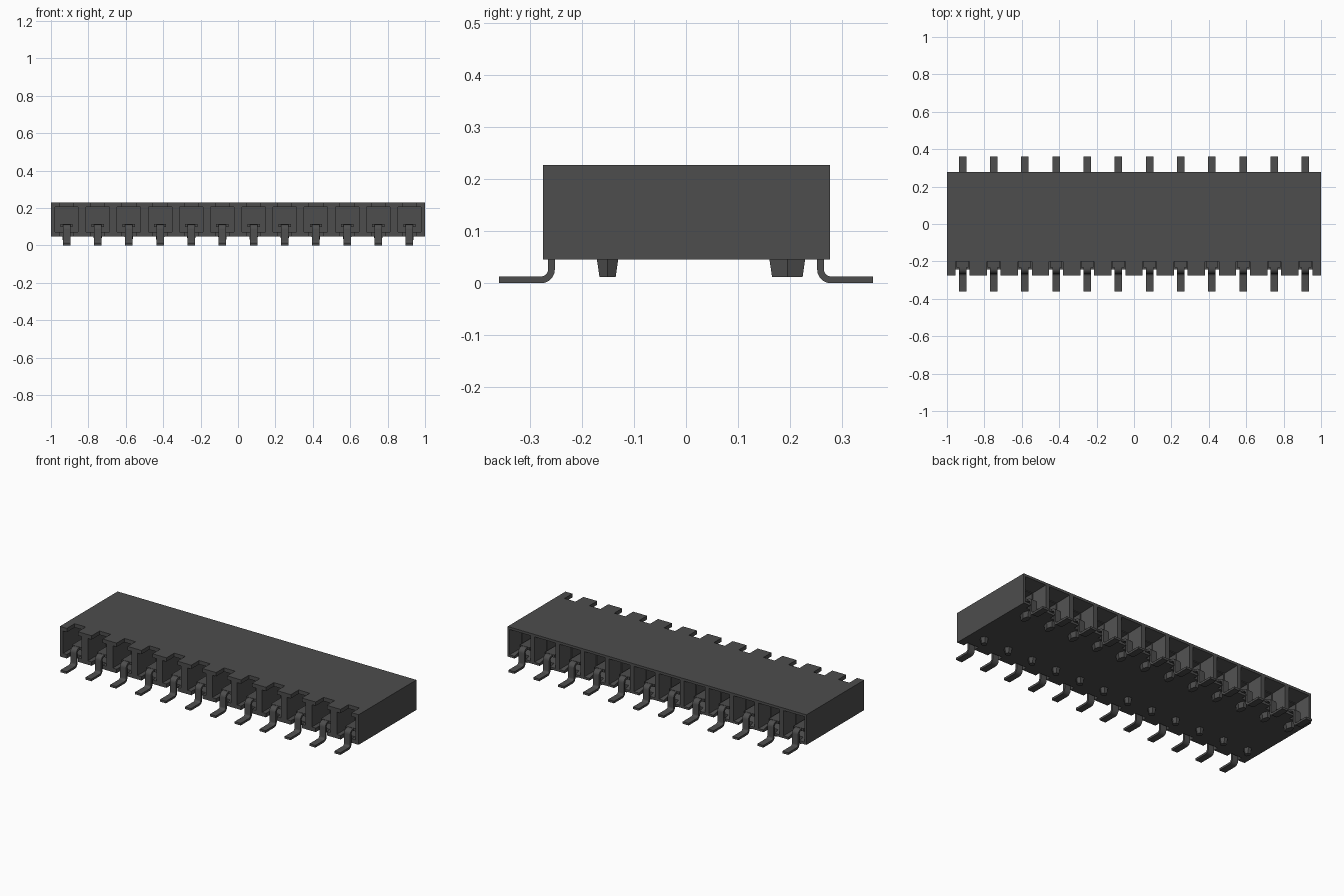
import bpy, bmesh, math
from mathutils import Matrix, Vector

cube = bpy.data.objects.get("Cube")
if cube:
    bpy.data.objects.remove(cube, do_unlink=True)

COUNT = 12
PITCH = 2 / COUNT
CENTRES = [-1 + PITCH * (i + 0.5) for i in range(COUNT)]
BOTTOM, TOP = 0.046, 0.228
FRONT, BACK = -0.275, 0.277

grey = bpy.data.materials.new("dark grey")
grey.use_nodes = True
grey.diffuse_color = (0.075, 0.075, 0.075, 1)
grey.node_tree.nodes["Principled BSDF"].inputs["Base Color"].default_value = grey.diffuse_color


def finish(bm, name):
    bmesh.ops.recalc_face_normals(bm, faces=bm.faces)
    mesh = bpy.data.meshes.new(name)
    bm.to_mesh(mesh)
    bm.free()
    mesh.materials.append(grey)
    obj = bpy.data.objects.new(name, mesh)
    bpy.context.scene.collection.objects.link(obj)
    return obj


def tapered_box(bm, x, y0, y1, end0, end1):
    """Box along y; each end is (half width, low z, high z)."""
    rings = []
    for y, (w, lo, hi) in ((y0, end0), (y1, end1)):
        rings.append([bm.verts.new((x + sx * w, y, z))
                      for sx, z in ((-1, lo), (1, lo), (1, hi), (-1, hi))])
    a, b = rings
    bm.faces.new(a)
    bm.faces.new(b[::-1])
    for i in range(4):
        j = (i + 1) % 4
        bm.faces.new((a[i], b[i], b[j], a[j]))


# Housing block
bm = bmesh.new()
tapered_box(bm, 0, FRONT, BACK, (1, BOTTOM, TOP), (1, BOTTOM, TOP))
housing = finish(bm, "housing")

# Repeated openings: front pockets, top and bottom notches, rear sockets
mouth, throat, bore = (0.07, 0.06, 0.213), (0.045, 0.08, 0.188), (0.04, 0.085, 0.183)
wide = tuple(m + (m - t) * 0.3 for m, t in zip(mouth, throat))
openings = {
    "front_pocket": (-0.32, -0.10, (0.0625, 0.07, 0.205)),
    "top_notch": (-0.32, -0.20, (0.037, 0.18, 0.26)),
    "front_pin_notch": (-0.32, -0.243, (0.037, 0.02, 0.10)),
    "rear_pin_notch": (0.243, 0.32, (0.037, 0.02, 0.10)),
    "rear_funnel": (0.20, BACK + 0.023, throat, wide),
    "rear_bore": (0.03, 0.22, bore),
}
cutters = []
for name, (y0, y1, *ends) in openings.items():
    bm = bmesh.new()
    for x in CENTRES:
        tapered_box(bm, x, y0, y1, ends[0], ends[-1])
    cutter = finish(bm, name + "_cutter")
    cutter.hide_render = True
    cutters.append(cutter)
    mod = housing.modifiers.new(name, "BOOLEAN")
    mod.operation = "DIFFERENCE"
    mod.solver = "EXACT"
    mod.object = cutter

# Bake the cuts and drop the cutters
bpy.context.view_layer.update()
graph = bpy.context.evaluated_depsgraph_get()
baked = bpy.data.meshes.new_from_object(housing.evaluated_get(graph))
housing.modifiers.clear()
housing.data = baked
for cutter in cutters:
    bpy.data.objects.remove(cutter, do_unlink=True)


def arc(cy, cz, r, start, end, steps=6):
    return [Vector((cy + r * math.cos(math.radians(t)), cz + r * math.sin(math.radians(t))))
            for t in (start + (end - start) * i / steps for i in range(steps + 1))]


# Bent strip centreline (y, z): foot, lower bend, riser, upper bend, inner arm
path = ([Vector((-0.36, 0.0065))] + arc(-0.279, 0.0265, 0.02, -90, 0)
        + arc(-0.239, 0.085, 0.02, 180, 90) + [Vector((-0.11, 0.105))])


def strip(bm, x, side, half_width=0.02, thick=0.013):
    rows = []
    for i, p in enumerate(path):
        t = (path[min(i + 1, len(path) - 1)] - path[max(i - 1, 0)]).normalized()
        n = Vector((-t.y, t.x)) * thick / 2
        rows.append([bm.verts.new((x + sx * half_width, side * (p.x + sn * n.x), p.y + sn * n.y))
                     for sx, sn in ((-1, -1), (1, -1), (1, 1), (-1, 1))])
    for a, b in zip(rows, rows[1:]):
        for i in range(4):
            j = (i + 1) % 4
            bm.faces.new((a[i], a[j], b[j], b[i]))
    bm.faces.new(rows[0][::-1])
    bm.faces.new(rows[-1])


# Contacts: bent strips with a wider plate on the inner arm
for label, side in (("front", 1), ("rear", -1)):
    bm = bmesh.new()
    for x in CENTRES:
        strip(bm, x, side)
    pins = finish(bm, label + "_contacts")
    bpy.ops.object.select_all(action="DESELECT")
    pins.select_set(True)
    bpy.context.view_layer.objects.active = pins
    bpy.ops.object.shade_smooth_by_angle(angle=math.radians(35))

    bm = bmesh.new()
    plate = (0.033, 0.097, 0.113)
    for x in CENTRES:
        tapered_box(bm, x, -0.232 * side, -0.09 * side, plate, plate)
    finish(bm, label + "_contact_plates")

# Tapered locating pegs under the housing
for label, y, r_top, r_low, squash in (("front", -0.151, 0.024, 0.018, 0.95),
                                       ("rear", 0.195, 0.04, 0.034, 0.55)):
    bm = bmesh.new()
    for x in CENTRES:
        place = (Matrix.Translation((x, y, 0.03)) @ Matrix.Diagonal((squash, 1, 1, 1))
                 @ Matrix.Rotation(math.pi / 2, 4, "Z"))
        bmesh.ops.create_cone(bm, cap_ends=True, segments=6, radius1=r_low, radius2=r_top,
                              depth=0.036, matrix=place)
    finish(bm, label + "_pegs")
